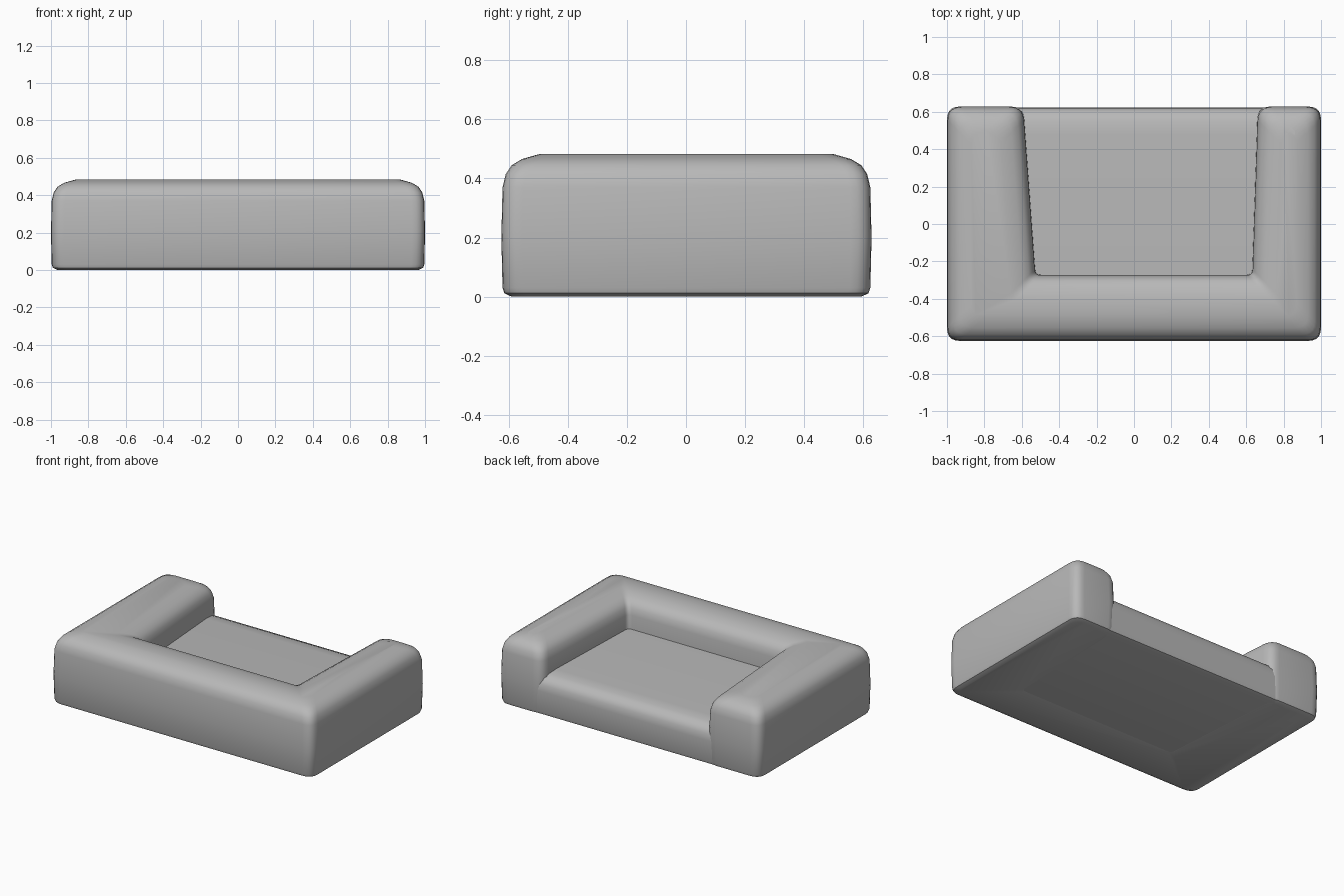
import bpy, bmesh, math
from mathutils import Vector

cube = bpy.data.objects.get("Cube")
if cube:
    bpy.data.objects.remove(cube, do_unlink=True)

fabric = bpy.data.materials.new("grey_fabric")
fabric.use_nodes = True
GREY = (0.48, 0.48, 0.48, 1)
fabric.diffuse_color = GREY
fabric.node_tree.nodes["Principled BSDF"].inputs["Base Color"].default_value = GREY


def loft(name, rings):
    """Skin matching rings of points, cap both ends and shade smoothly."""
    bm = bmesh.new()
    loops = [[bm.verts.new(p) for p in ring] for ring in rings]
    n = len(loops[0])
    for low, high in zip(loops, loops[1:]):
        for i in range(n):
            j = (i + 1) % n
            bm.faces.new((low[i], low[j], high[j], high[i]))
    bm.faces.new(loops[0][::-1])
    bm.faces.new(loops[-1])
    bmesh.ops.recalc_face_normals(bm, faces=bm.faces)
    mesh = bpy.data.meshes.new(name)
    bm.to_mesh(mesh)
    bm.free()
    mesh.materials.append(fabric)
    obj = bpy.data.objects.new(name, mesh)
    bpy.context.collection.objects.link(obj)
    bpy.ops.object.select_all(action='DESELECT')
    obj.select_set(True)
    bpy.context.view_layer.objects.active = obj
    bpy.ops.object.shade_smooth_by_angle(angle=math.radians(40))
    return obj


# U-shaped backrest and arms: corner x, y, inward direction, corner radius
corners = [
    (-1, -0.625, 1, 1, 0.07), (1, -0.625, -1, 1, 0.07),
    (1, 0.628, -1, -1, 0.07), (0.66, 0.628, 1, -1, 0.07),
    (0.63, -0.27, 1, -1, 0.03), (-0.525, -0.27, -1, -1, 0.03),
    (-0.59, 0.628, -1, -1, 0.07), (-1, 0.628, 1, -1, 0.07),
]
# Upholstered wall section: inset and height
section = [(0.035, 0), (0.01, 0.012), (0.004, 0.03), (0, 0.2), (0.004, 0.37),
           (0.015, 0.415), (0.035, 0.445), (0.07, 0.466), (0.13, 0.483)]


def outline(inset, z, steps=5):
    points = []
    for k, (x, y, mx, my, radius) in enumerate(corners):
        here = Vector((x, y))
        before = (Vector(corners[k - 1][:2]) - here).normalized() * radius
        after = (Vector(corners[(k + 1) % len(corners)][:2]) - here).normalized() * radius
        for s in range(steps + 1):
            t = s / steps
            p = here + before * (1 - t) ** 2 + after * t ** 2
            points.append((p.x + mx * inset, p.y + my * inset, z))
    return points


loft("backrest_and_arms", [outline(i, z) for i, z in section])

# Seat block with a softly rounded front edge
seat_profile = [(-0.4, 0.002), (-0.4, 0.275), (0.48, 0.275), (0.55, 0.269),
                (0.595, 0.25), (0.617, 0.215), (0.622, 0.17), (0.62, 0.03),
                (0.614, 0.012), (0.59, 0.002)]
loft("seat", [[(x, y, z) for y, z in seat_profile] for x in (-0.75, 0.8)])
